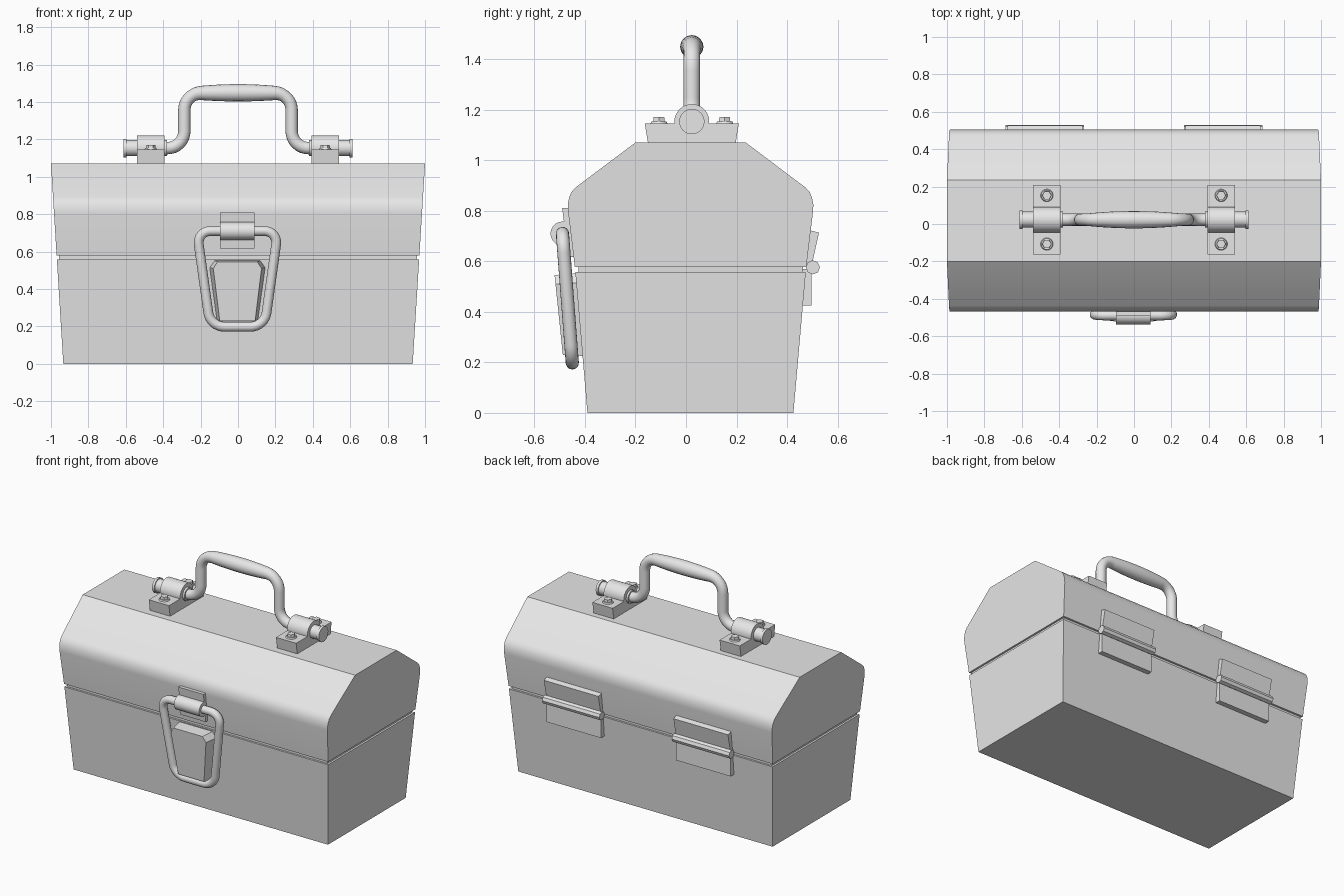
import bpy, bmesh, math
from mathutils import Vector

cube = bpy.data.objects.get("Cube")
if cube:
    bpy.data.objects.remove(cube, do_unlink=True)

grey = bpy.data.materials.new("light_grey")
grey.use_nodes = True
grey.diffuse_color = (0.8, 0.8, 0.8, 1)
grey.node_tree.nodes["Principled BSDF"].inputs["Base Color"].default_value = (0.8, 0.8, 0.8, 1)

CY = 0.018  # middle of the box in y


def finish(obj, angle=35):
    obj.data.materials.clear()
    obj.data.materials.append(grey)
    bpy.ops.object.select_all(action='DESELECT')
    obj.select_set(True)
    bpy.context.view_layer.objects.active = obj
    bpy.ops.object.shade_smooth_by_angle(angle=math.radians(angle))
    return obj


def loft(name, ring_a, ring_b, angle=35):
    """Closed solid between two matching rings of points."""
    bm = bmesh.new()
    a = [bm.verts.new(p) for p in ring_a]
    b = [bm.verts.new(p) for p in ring_b]
    bm.faces.new(a)
    bm.faces.new(b)
    n = len(a)
    for i in range(n):
        j = (i + 1) % n
        bm.faces.new((a[i], a[j], b[j], b[i]))
    bmesh.ops.recalc_face_normals(bm, faces=bm.faces)
    mesh = bpy.data.meshes.new(name)
    bm.to_mesh(mesh)
    bm.free()
    obj = bpy.data.objects.new(name, mesh)
    bpy.context.collection.objects.link(obj)
    return finish(obj, angle)


def prism(name, profile, x0, x1):
    """Extrude a (y, z) profile along x."""
    return loft(name, [(x0, y, z) for y, z in profile], [(x1, y, z) for y, z in profile])


def tapered(name, profile, inset=0.0):
    """Profile along x whose ends lean outward with height."""
    half = lambda z: 0.934 + 0.0617 * z - inset
    return loft(name, [(-half(z), y, z) for y, z in profile],
                [(half(z), y, z) for y, z in profile], 30)


def rod(name, x0, x1, y, z, r, sides=32):
    ring = [(y + r * math.cos(2 * math.pi * i / sides),
             z + r * math.sin(2 * math.pi * i / sides)) for i in range(sides)]
    return prism(name, ring, x0, x1)


def stud(name, x, y, z0, z1, r0, r1, sides):
    def ring(r, z):
        return [(x + r * math.cos(2 * math.pi * i / sides),
                 y + r * math.sin(2 * math.pi * i / sides), z) for i in range(sides)]
    return loft(name, ring(r0, z0), ring(r1, z1))


def rounded(points, radius, closed, steps=8):
    """Replace the corners of a polyline with smooth bends."""
    pts = [Vector(p) for p in points]
    out, n = [], len(pts)
    for i, p in enumerate(pts):
        if not closed and i in (0, n - 1):
            out.append(p)
            continue
        a = p + (pts[i - 1] - p).normalized() * radius
        b = p + (pts[(i + 1) % n] - p).normalized() * radius
        w = 0.8 / (1 - 0.2)  # weight of the corner in the bend
        for k in range(steps + 1):
            t = k / steps
            d = (1 - t) ** 2 + 2 * t * (1 - t) * w * 0.75 + t ** 2
            out.append((a * (1 - t) ** 2 + p * 2 * t * (1 - t) * w * 0.75 + b * t ** 2) / d)
    return out


def tube(name, points, r, closed=False, scale=lambda p: 1.0):
    curve = bpy.data.curves.new(name, 'CURVE')
    curve.dimensions = '3D'
    curve.bevel_depth = r
    curve.bevel_resolution = 6
    curve.use_fill_caps = True
    spline = curve.splines.new('POLY')
    spline.points.add(len(points) - 1)
    for sp, p in zip(spline.points, points):
        sp.co = (*p, 1)
        sp.radius = scale(p)
    spline.use_cyclic_u = closed
    obj = bpy.data.objects.new(name, curve)
    bpy.context.collection.objects.link(obj)
    bpy.ops.object.select_all(action='DESELECT')
    obj.select_set(True)
    bpy.context.view_layer.objects.active = obj
    bpy.ops.object.convert(target='MESH')
    return finish(bpy.context.view_layer.objects.active, 50)


# Box: lower body, recessed seam, lid with rounded shoulders
tapered("lower_body", [(-0.39, 0), (0.425, 0), (0.474, 0.558), (-0.438, 0.558)])
tapered("seam", [(-0.425, 0.54), (0.461, 0.54), (0.463, 0.6), (-0.427, 0.6)], 0.013)
front = [(-0.44, 0.578), (-0.467, 0.80), (-0.468, 0.825), (-0.463, 0.85),
         (-0.454, 0.873), (-0.437, 0.892), (-0.20, 1.07)]
back = [(2 * CY - y, z) for y, z in reversed(front)]
tapered("lid", front + back)

# Handle mounts on the lid
HY, HZ = 0.023, 1.153
for side, s in (("left", 1), ("right", -1)):
    prism(side + "_mount_base", [(HY - 0.173, 1.065), (HY + 0.173, 1.065), (HY + 0.186, 1.145),
                                 (HY - 0.186, 1.145)], s * 0.393, s * 0.541)
    rod(side + "_mount_sleeve", s * 0.393, s * 0.541, HY, HZ, 0.069)
    rod(side + "_pin", s * 0.38, s * 0.60, HY, HZ, 0.043)
    rod(side + "_pin_head", s * 0.596, s * 0.612, HY, HZ, 0.050)
    for end, dy in (("front", -0.13), ("back", 0.13)):
        stud(f"{side}_{end}_washer", s * 0.466, HY + dy, 1.144, 1.153, 0.034, 0.030, 24)
        stud(f"{side}_{end}_bolt", s * 0.466, HY + dy, 1.15, 1.17, 0.026, 0.024, 6)

# Carrying handle, thicker along the grip
path = rounded([(-0.42, HY, HZ), (-0.287, HY, HZ), (-0.287, HY, 1.447), (-0.10, HY, 1.449),
                (0.10, HY, 1.449), (0.287, HY, 1.447), (0.287, HY, HZ), (0.42, HY, HZ)],
               0.092, False)
tube("handle", path, 0.033,
     scale=lambda p: 1 + 0.4 * max(0, 1 - (p.x / 0.25) ** 2) if p.z > 1.4 else 1.0)

# Front latch: plate, barrel, swinging loop and catch
LX = -0.003
prism("latch_plate", [(-0.43, 0.617), (-0.465, 0.617), (-0.490, 0.81), (-0.45, 0.81)],
      LX - 0.092, LX + 0.092)
rod("latch_barrel", LX - 0.092, LX + 0.092, -0.489, 0.71, 0.047)
loop = rounded([(LX - 0.217, -0.489, 0.71), (LX + 0.217, -0.489, 0.71),
                (LX + 0.145, -0.450, 0.198), (LX - 0.145, -0.450, 0.198)], 0.075, True)
tube("latch_loop", loop, 0.026, True)
half = [(0.11, 0.225), (0.15, 0.515), (0.123, 0.552)]
outline = half + [(-x, z) for x, z in reversed(half)]
loft("latch_catch",
     [(LX + x, -0.38 - 0.09 * z, z) for x, z in outline],
     [(LX + x * 0.86, -0.465 - 0.1 * z, 0.23 + (z - 0.225) * 0.965) for x, z in outline], 20)

# Rear hinges
for side, s in (("left", 1), ("right", -1)):
    x0, x1 = s * 0.476 - 0.2, s * 0.476 + 0.2
    prism(side + "_hinge_upper", [(0.465, 0.58), (0.497, 0.58), (0.526, 0.713), (0.492, 0.722)], x0, x1)
    prism(side + "_hinge_lower", [(0.45, 0.425), (0.497, 0.425), (0.497, 0.57), (0.46, 0.57)], x0, x1)
    rod(side + "_hinge_barrel", x0 - 0.01, x1 + 0.01, 0.502, 0.576, 0.028, 8)
